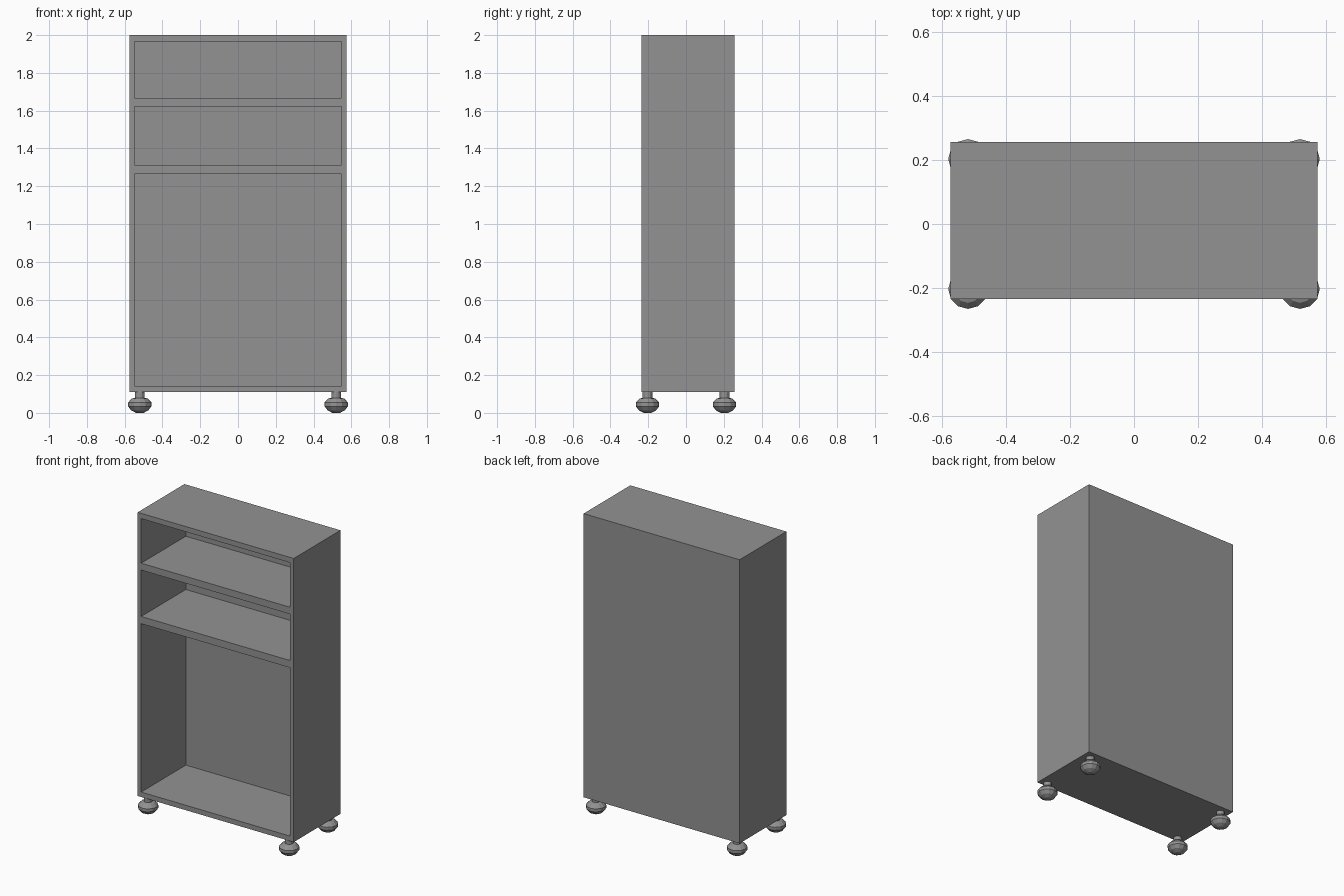
import bpy
import bmesh
import math

cube = bpy.data.objects.get("Cube")
if cube:
    bpy.data.objects.remove(cube, do_unlink=True)

GREY = (0.29, 0.29, 0.29, 1)
grey = bpy.data.materials.new("plain grey")
grey.use_nodes = True
grey.diffuse_color = GREY
grey.node_tree.nodes["Principled BSDF"].inputs["Base Color"].default_value = GREY


def add_object(name, bm):
    bmesh.ops.recalc_face_normals(bm, faces=bm.faces)
    mesh = bpy.data.meshes.new(name)
    bm.to_mesh(mesh)
    bm.free()
    mesh.materials.append(grey)
    obj = bpy.data.objects.new(name, mesh)
    bpy.context.collection.objects.link(obj)
    return obj


def box(name, x, y, z):
    """Box from three (low, high) ranges."""
    bm = bmesh.new()
    bmesh.ops.create_cube(bm, size=1)
    for v in bm.verts:
        v.co = [r[0] if c < 0 else r[1] for c, r in zip(v.co, (x, y, z))]
    return add_object(name, bm)


def lathe(name, profile, sides, x, y):
    """Closed faceted turning from (radius, height) points."""
    bm = bmesh.new()
    rings = []
    for r, z in profile:
        angles = [math.tau * i / sides for i in range(sides)]
        rings.append([bm.verts.new((x + r * math.cos(a), y + r * math.sin(a), z))
                      for a in angles])
    for low, high in zip(rings, rings[1:]):
        for i in range(sides):
            j = (i + 1) % sides
            bm.faces.new((low[i], low[j], high[j], high[i]))
    bm.faces.new(rings[0])
    bm.faces.new(rings[-1])
    return add_object(name, bm)


# Cabinet body with three open compartments cut in from the front
FRONT, BACK = -0.235, 0.257
cabinet = box("cabinet", (-0.575, 0.575), (FRONT, BACK), (0.11, 2.0))
compartments = {
    "lower": (0.143, 1.265),
    "middle": (1.313, 1.622),
    "upper": (1.668, 1.965),
}
for name, height in compartments.items():
    cutter = box(name + "_compartment_cutter", (-0.549, 0.549),
                 (FRONT - 0.1, BACK - 0.022), height)
    cutter.hide_render = True
    cutter.hide_set(True)
    cutter.display_type = 'WIRE'
    cut = cabinet.modifiers.new(name + " compartment", 'BOOLEAN')
    cut.operation = 'DIFFERENCE'
    cut.solver = 'EXACT'
    cut.object = cutter

# Turned feet: rounded pad on a narrow stem
foot_profile = [(0.02, 0), (0.045, 0.013), (0.062, 0.035), (0.062, 0.055),
                (0.043, 0.075), (0.026, 0.08), (0.026, 0.112)]
for side, x in (("left", 0.52), ("right", -0.52)):
    for end, y in (("front", -0.204), ("back", 0.204)):
        lathe(f"{end}_{side}_foot", foot_profile, 12, x, y)
